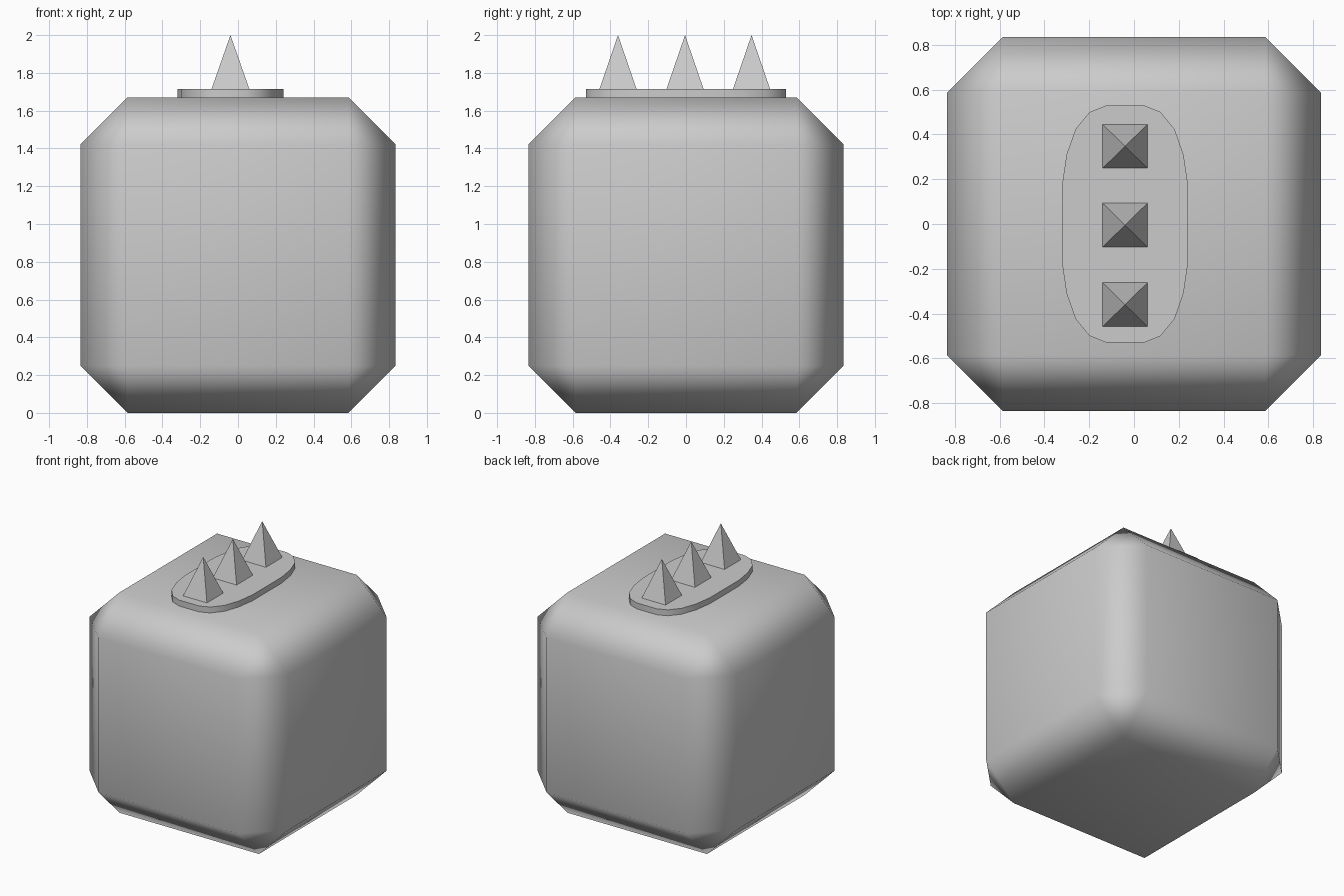
import bpy, bmesh

if "Cube" in bpy.data.objects:
    bpy.data.objects.remove(bpy.data.objects["Cube"])

def new_object(name, bm):
    bmesh.ops.recalc_face_normals(bm, faces=bm.faces)
    mesh = bpy.data.meshes.new(name)
    bm.to_mesh(mesh)
    bm.free()
    obj = bpy.data.objects.new(name, mesh)
    bpy.context.collection.objects.link(obj)
    return obj

# Body: cube with wide single-segment chamfers, shaded smooth
SIZE, CHAMFER = 1.67, 0.25
bm = bmesh.new()
bmesh.ops.create_cube(bm, size=SIZE)
bmesh.ops.translate(bm, verts=bm.verts, vec=(0, 0, SIZE / 2))
bmesh.ops.bevel(bm, geom=bm.edges[:], offset=CHAMFER, offset_type='OFFSET',
                segments=1, profile=0.5, affect='EDGES')
for f in bm.faces:
    f.smooth = True
body = new_object("body", bm)
body.modifiers.new("weighted_normals", 'WEIGHTED_NORMAL').mode = 'FACE_AREA'

# Plate: thin rounded slab, outline mirrored from one quarter
CX, PLATE_TOP = -0.04, 1.715
quarter = [(0.281, 0.175), (0.261, 0.31), (0.221, 0.424), (0.158, 0.50), (0.083, 0.53)]
half = quarter + [(-x, y) for x, y in reversed(quarter)]
outline = half + [(-x, -y) for x, y in half]
bm = bmesh.new()
face = bm.faces.new([bm.verts.new((CX + x, y, SIZE)) for x, y in outline])
ext = bmesh.ops.extrude_face_region(bm, geom=[face], use_keep_orig=True)
top = [v for v in ext["geom"] if isinstance(v, bmesh.types.BMVert)]
bmesh.ops.translate(bm, verts=top, vec=(0, 0, PLATE_TOP - SIZE))
plate = new_object("top_plate", bm)
bpy.context.view_layer.objects.active = plate
plate.select_set(True)
bpy.ops.object.shade_smooth_by_angle(angle=0.6)
plate.select_set(False)

# Spikes: three square pyramids in a row
for i, y in enumerate((-0.36, -0.005, 0.347)):
    bm = bmesh.new()
    base = [bm.verts.new((CX + 0.1 * sx, y + 0.098 * sy, PLATE_TOP))
            for sx, sy in ((-1, -1), (1, -1), (1, 1), (-1, 1))]
    tip = bm.verts.new((CX, y, 2.0))
    bm.faces.new(base)
    for a, b in zip(base, base[1:] + base[:1]):
        bm.faces.new((a, b, tip))
    new_object(f"spike_{i + 1}", bm)
